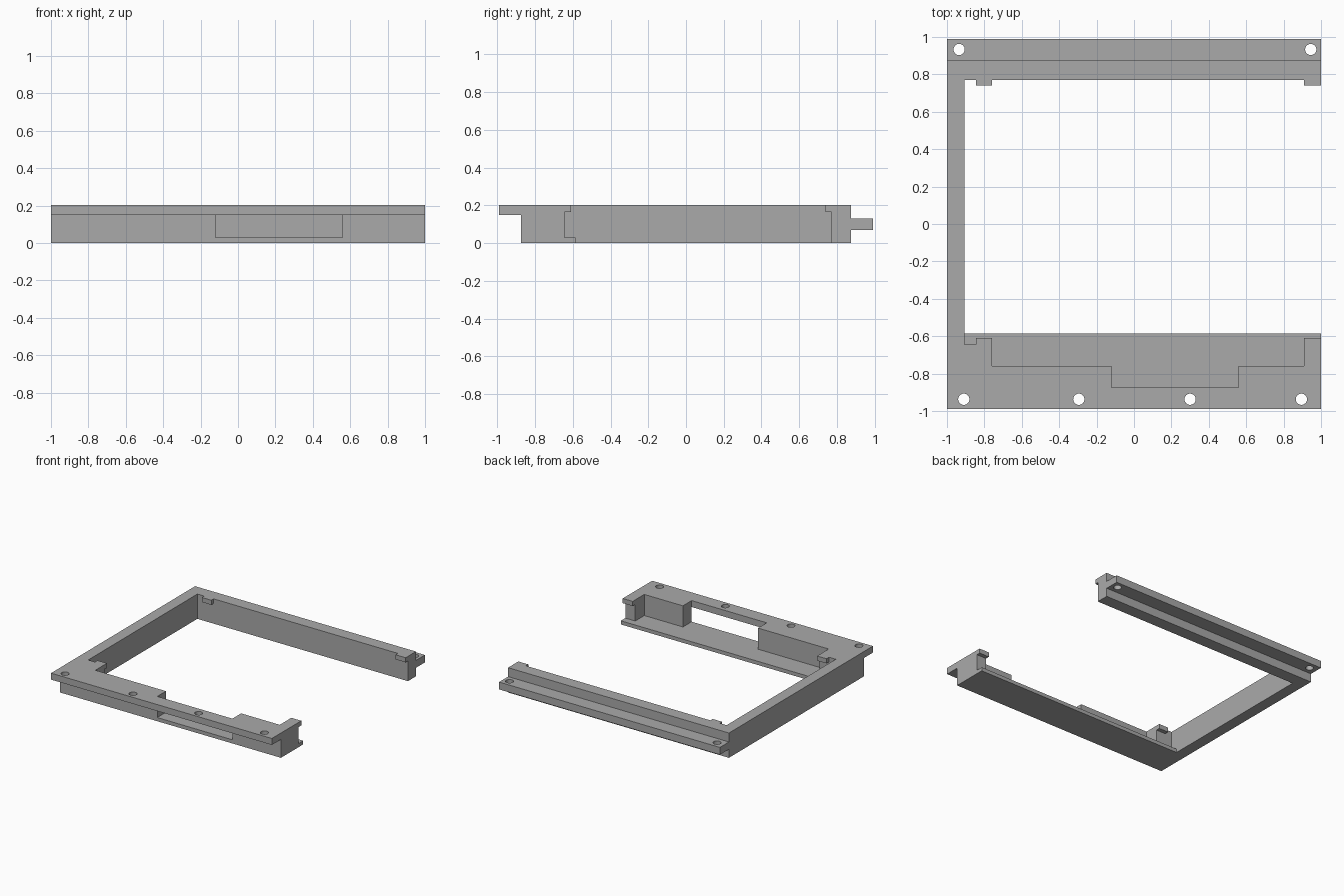
import bpy, bmesh

if "Cube" in bpy.data.objects:
    bpy.data.objects.remove(bpy.data.objects["Cube"])

grey = bpy.data.materials.new("light grey")
grey.diffuse_color = (0.4, 0.4, 0.4, 1)
grey.use_nodes = True
grey.node_tree.nodes["Principled BSDF"].inputs["Base Color"].default_value = grey.diffuse_color


def make_object(name, bm):
    bmesh.ops.recalc_face_normals(bm, faces=bm.faces)
    mesh = bpy.data.meshes.new(name)
    bm.to_mesh(mesh)
    bm.free()
    mesh.materials.append(grey)
    obj = bpy.data.objects.new(name, mesh)
    bpy.context.collection.objects.link(obj)
    return obj


def bar(name, x0, x1, profile):
    """Extrude a (y, z) profile along x."""
    bm = bmesh.new()
    face = bm.faces.new([bm.verts.new((x0, y, z)) for y, z in profile])
    ext = bmesh.ops.extrude_face_region(bm, geom=[face])
    moved = [g for g in ext["geom"] if isinstance(g, bmesh.types.BMVert)]
    bmesh.ops.translate(bm, verts=moved, vec=(x1 - x0, 0, 0))
    return make_object(name, bm)


def rect(y0, y1, z0, z1):
    return [(y0, z0), (y1, z0), (y1, z1), (y0, z1)]


def hole(name, x, y, r=0.03):
    bm = bmesh.new()
    bmesh.ops.create_cone(bm, cap_ends=True, segments=32, radius1=r, radius2=r, depth=0.6)
    bmesh.ops.translate(bm, verts=bm.verts, vec=(x, y, 0.1))
    return make_object(name, bm)


# Solid frame with the high front flange and the mid-height back flange
frame = bar("frame", -1, 1, [
    (-0.873, 0), (0.873, 0), (0.873, 0.07), (0.99, 0.07), (0.99, 0.13), (0.873, 0.13),
    (0.873, 0.203), (-0.99, 0.203), (-0.99, 0.15), (-0.873, 0.15)])

cutters = [
    # Main opening, open to the right, leaving the floor lip and overhanging tabs
    bar("opening_cutter", -0.907, 1.1, [
        (-0.585, -0.1), (0.77, -0.1), (0.77, 0.165), (0.74, 0.165), (0.74, 0.3),
        (-0.61, 0.3), (-0.61, 0.165), (-0.643, 0.165), (-0.643, 0.03), (-0.585, 0.03)]),
    # Gap between the left wall and the left tabs
    bar("corner_cutter", -0.907, -0.845, rect(-0.643, 0.77, 0.1, 0.3)),
    # Pocket between the tabs, above the floor lip
    bar("pocket_cutter", -0.76, 0.91, rect(-0.76, 0.77, 0.03, 0.3)),
    # Deep recess that opens through the front as a slot below the flange
    bar("slot_cutter", -0.12, 0.56, [
        (-0.93, 0.03), (-0.7, 0.03), (-0.7, 0.3), (-0.873, 0.3), (-0.873, 0.15), (-0.93, 0.15)]),
]
# Screw holes in both flanges
for x in (-0.91, -0.295, 0.30, 0.895):
    cutters.append(hole("front_hole_cutter", x, -0.937))
for x in (-0.935, 0.945):
    cutters.append(hole("back_hole_cutter", x, 0.933))

for cutter in cutters:
    cutter.hide_render = True
    mod = frame.modifiers.new(cutter.name, "BOOLEAN")
    mod.operation = "DIFFERENCE"
    mod.solver = "EXACT"
    mod.object = cutter

# Bake the cuts and remove the helpers
bpy.context.view_layer.update()
result = bpy.data.meshes.new_from_object(frame.evaluated_get(bpy.context.evaluated_depsgraph_get()))
frame.modifiers.clear()
frame.data = result
for cutter in cutters:
    bpy.data.objects.remove(cutter)
